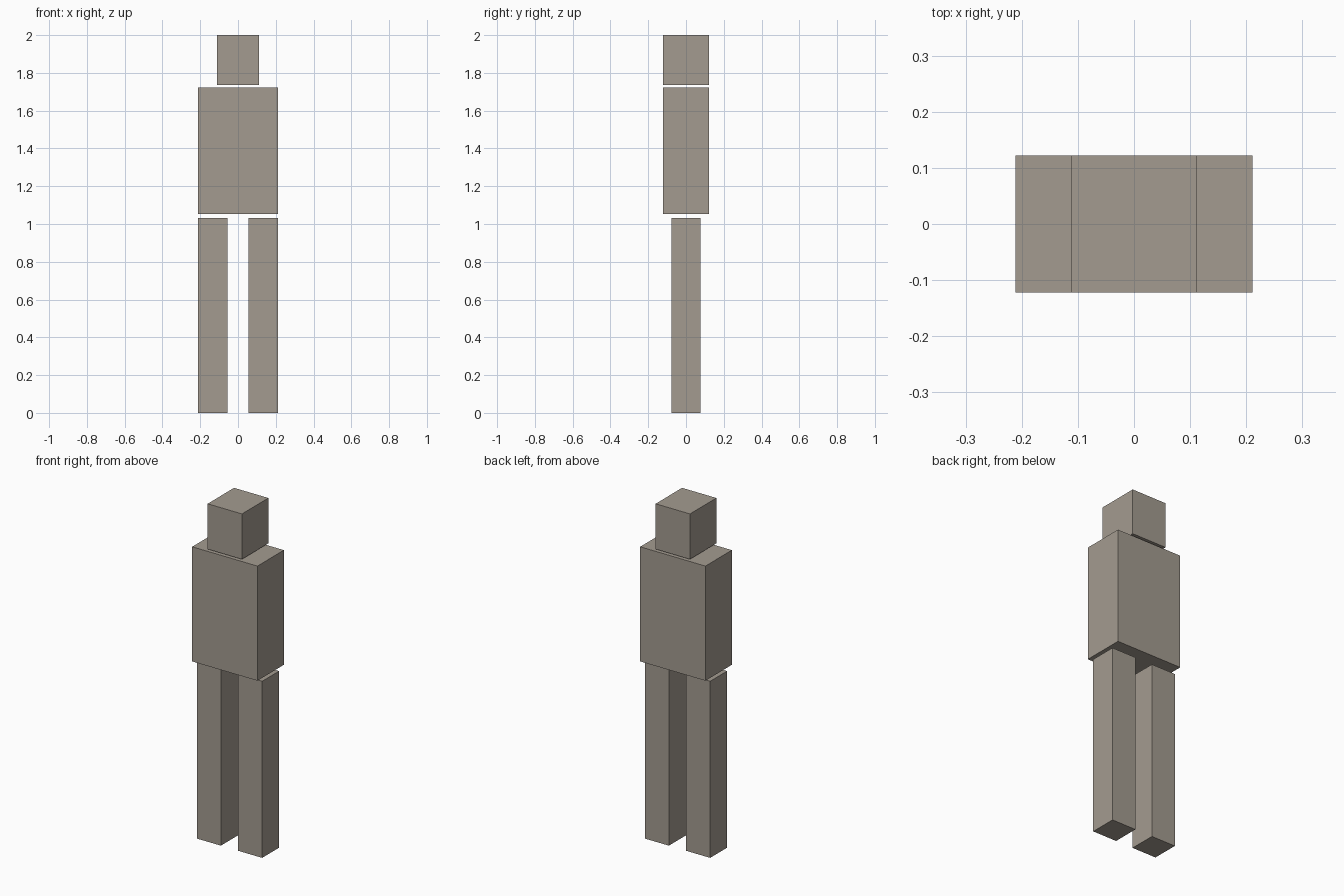
import bpy

if "Cube" in bpy.data.objects:
    bpy.data.objects.remove(bpy.data.objects["Cube"])

skin = bpy.data.materials.new("warm grey")
skin.diffuse_color = (0.37, 0.33, 0.28, 1)
skin.use_nodes = True
skin.node_tree.nodes["Principled BSDF"].inputs["Base Color"].default_value = skin.diffuse_color


def box(name, x, y, z):
    """Box spanning the given (min, max) ranges."""
    spans = (x, y, z)
    bpy.ops.mesh.primitive_cube_add(size=1, location=[(a + b) / 2 for a, b in spans])
    ob = bpy.context.object
    ob.name = name
    ob.scale = [b - a for a, b in spans]
    bpy.ops.object.transform_apply(location=False, rotation=False, scale=True)
    ob.data.materials.append(skin)
    return ob


# Head and torso, separated by small gaps
box("head", (-0.111, 0.111), (-0.122, 0.122), (1.735, 2.0))
box("torso", (-0.211, 0.211), (-0.122, 0.122), (1.052, 1.722))

# Pair of legs
for side, name in ((-1, "left_leg"), (1, "right_leg")):
    box(name, sorted((side * 0.056, side * 0.211)), (-0.078, 0.078), (0, 1.032))
